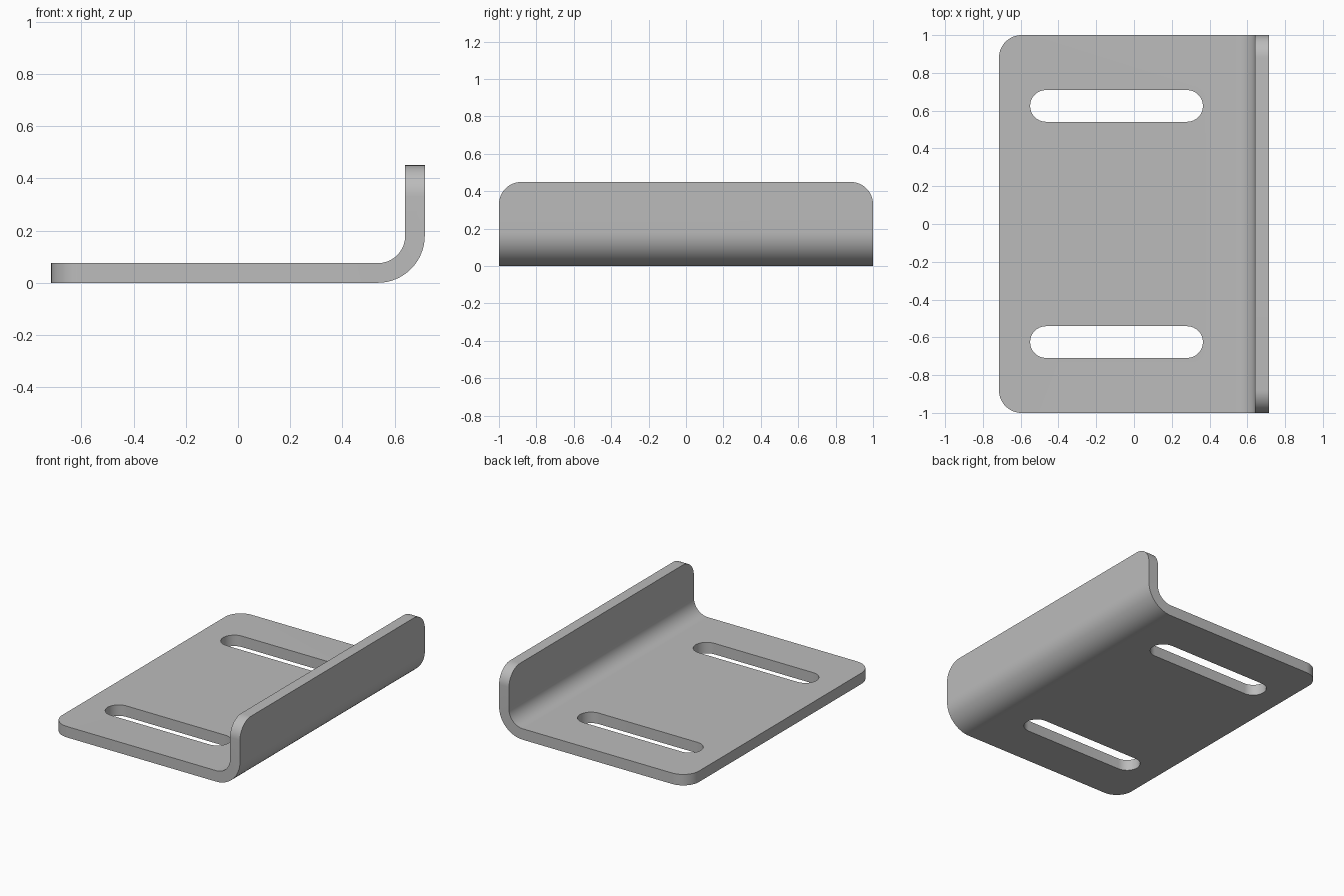
import bpy, bmesh
from math import sin, cos, pi, radians

if "Cube" in bpy.data.objects:
    bpy.data.objects.remove(bpy.data.objects["Cube"])

HALF_X, HALF_Y, HEIGHT, THICK = 0.715, 1.0, 0.45, 0.075
OUTER_R, CORNER_R = 0.18, 0.12
SLOT_X0, SLOT_X1, SLOT_Y, SLOT_R = -0.55, 0.365, 0.625, 0.084

steel = bpy.data.materials.new("plain grey steel")
steel.use_nodes = True
grey = (0.5, 0.5, 0.5, 1)
steel.diffuse_color = grey
steel.node_tree.nodes["Principled BSDF"].inputs["Base Color"].default_value = grey


def arc(cx, cy, r, start, end, steps=16):
    angles = [radians(start + (end - start) * i / steps) for i in range(steps + 1)]
    return [(cx + r * cos(a), cy + r * sin(a)) for a in angles]


def prism(name, points, offset, bevel_rule=None):
    """Extrude a closed outline along offset; round the edges picked by the rule."""
    bm = bmesh.new()
    face = bm.faces.new([bm.verts.new(p) for p in points])
    ext = bmesh.ops.extrude_face_region(bm, geom=[face])
    moved = [v for v in ext["geom"] if isinstance(v, bmesh.types.BMVert)]
    bmesh.ops.translate(bm, verts=moved, vec=offset)
    bmesh.ops.recalc_face_normals(bm, faces=bm.faces)
    if bevel_rule:
        edges = [e for e in bm.edges if bevel_rule(*[v.co for v in e.verts])]
        bmesh.ops.bevel(bm, geom=edges, offset=CORNER_R, offset_type='OFFSET',
                        segments=14, profile=0.5, affect='EDGES')
    bmesh.ops.recalc_face_normals(bm, faces=bm.faces)
    mesh = bpy.data.meshes.new(name)
    bm.to_mesh(mesh)
    bm.free()
    mesh.materials.append(steel)
    obj = bpy.data.objects.new(name, mesh)
    bpy.context.collection.objects.link(obj)
    return obj


# Bent plate: L profile with a rounded bend, free corners rounded
bend_x = HALF_X - OUTER_R
profile = [(-HALF_X, THICK), (-HALF_X, 0)]
profile += arc(bend_x, OUTER_R, OUTER_R, -90, 0)
profile += [(HALF_X, HEIGHT), (HALF_X - THICK, HEIGHT)]
profile += arc(bend_x, OUTER_R, OUTER_R - THICK, 0, -90)


def is_free_corner(a, b):
    on_side = abs(a.y - b.y) < 1e-4
    plate_end = max(a.x, b.x) < -HALF_X + 1e-4
    flange_top = min(a.z, b.z) > HEIGHT - 1e-4
    return on_side and (plate_end or flange_top)


bracket = prism("bent_bracket", [(x, -HALF_Y, z) for x, z in profile],
                (0, 2 * HALF_Y, 0), is_free_corner)

# Two long slots through the base plate
slot = arc(SLOT_X0 + SLOT_R, 0, SLOT_R, 90, 270) + arc(SLOT_X1 - SLOT_R, 0, SLOT_R, -90, 90)
bpy.context.view_layer.objects.active = bracket
bracket.select_set(True)
for side in (-1, 1):
    cutter = prism("slot_cutter", [(x, y + side * SLOT_Y, -0.1) for x, y in slot], (0, 0, 0.3))
    cutter.hide_render = True
    cut = bracket.modifiers.new("slot", 'BOOLEAN')
    cut.operation, cut.solver, cut.object = 'DIFFERENCE', 'EXACT', cutter
    bpy.ops.object.modifier_apply(modifier=cut.name)
    bpy.data.objects.remove(cutter)

bpy.ops.object.shade_smooth_by_angle(angle=radians(30))
